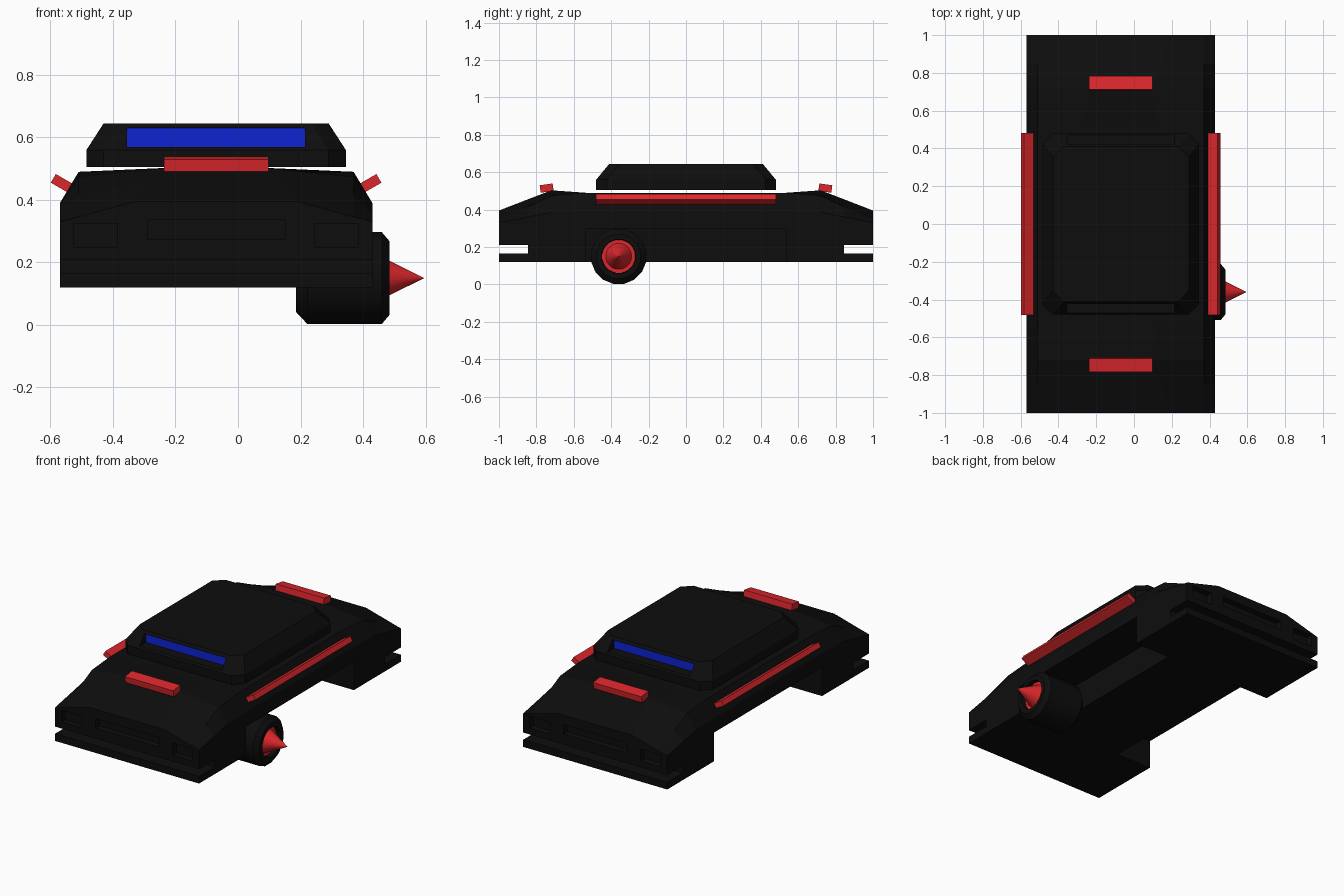
import bpy, bmesh, math
from mathutils import Matrix, Vector

if "Cube" in bpy.data.objects:
    bpy.data.objects.remove(bpy.data.objects["Cube"])

CX = -0.07  # body centre line


def material(name, rgb):
    m = bpy.data.materials.new(name)
    m.diffuse_color = (*rgb, 1)
    m.use_nodes = True
    m.node_tree.nodes["Principled BSDF"].inputs["Base Color"].default_value = m.diffuse_color
    return m


BLACK = material("black_paint", (0.004, 0.004, 0.004))
RED = material("red_light", (0.72, 0.02, 0.025))
BLUE = material("blue_glass", (0.004, 0.017, 0.64))


def finish(bm, name, mat):
    bmesh.ops.recalc_face_normals(bm, faces=bm.faces)
    me = bpy.data.meshes.new(name)
    bm.to_mesh(me)
    bm.free()
    ob = bpy.data.objects.new(name, me)
    bpy.context.collection.objects.link(ob)
    if mat:
        me.materials.append(mat)
    return ob


def loft(rings, name, mat, caps=True):
    bm = bmesh.new()
    rows = [[bm.verts.new(p) for p in r] for r in rings]
    n = len(rows[0])
    for a, b in zip(rows, rows[1:]):
        for i in range(n):
            bm.faces.new((a[i], a[(i + 1) % n], b[(i + 1) % n], b[i]))
    if caps:
        bm.faces.new(rows[0])
        bm.faces.new(rows[-1])
    return finish(bm, name, mat)


def boxes(specs, name, mat=None):
    """specs: (centre, size, rotation matrix or None)"""
    bm = bmesh.new()
    for c, s, rot in specs:
        m = Matrix.Translation(c) @ (rot or Matrix()) @ Matrix.Diagonal((*s, 1))
        bmesh.ops.create_cube(bm, size=1, matrix=m)
    return finish(bm, name, mat)


def span(x0, x1, y0, y1, z0, z1):
    return (((x0 + x1) / 2, (y0 + y1) / 2, (z0 + z1) / 2),
            (abs(x1 - x0), abs(y1 - y0), abs(z1 - z0)), None)


def cut(ob, specs):
    cutter = boxes(specs, "cutter")
    cutter.hide_render = True
    mod = ob.modifiers.new("cut", 'BOOLEAN')
    mod.operation, mod.solver, mod.object = 'DIFFERENCE', 'EXACT', cutter
    bpy.context.view_layer.objects.active = ob
    bpy.ops.object.modifier_apply(modifier=mod.name)
    bpy.data.objects.remove(cutter)


# Body shell: half sections along the length (y, side z, shoulder z, top half width, top z)
half = [(1.0, 0.33, 0.346, 0.26, 0.395), (0.845, 0.36, 0.415, 0.22, 0.455),
        (0.72, 0.385, 0.475, 0.15, 0.503), (0.535, 0.39, 0.49, 0.2, 0.49)]
stations = [(-s[0], *s[1:]) for s in half] + half[::-1]
rings = []
for y, zs, z2, w, zt in stations:
    right = [(0.5, 0.12), (0.5, zs), (0.44, z2), (w, zt)]
    loop = right + [(-x, z) for x, z in right[::-1]]
    rings.append([(CX + x, y, z) for x, z in loop])
body = loft(rings, "body_shell", BLACK)

# Wheel wells, bumper grooves, lamp and grille recesses
cuts = []
for s in (-1, 1):
    cuts.append(span(CX + s * 0.255, CX + s * 0.6, -0.535, 0.535, 0.0, 0.30))
    cuts.append(span(-0.8, 0.7, s * 0.845, s * 1.1, 0.165, 0.21))
    cuts.append(span(CX - 0.22, CX + 0.22, s * 0.96, s * 1.1, 0.275, 0.335))
    for k in (-1, 1):
        cuts.append(span(CX + k * 0.315, CX + k * 0.455, s * 0.96, s * 1.1, 0.25, 0.325))
cut(body, cuts)

# Floating cabin with chamfered corners
rings = []
for hx, hy, z in ((0.415, 0.48, 0.505), (0.415, 0.48, 0.56), (0.36, 0.41, 0.645)):
    c = 0.055
    q = [(hx, -hy + c), (hx, hy - c), (hx - c, hy), (-hx + c, hy),
         (-hx, hy - c), (-hx, -hy + c), (-hx + c, -hy), (hx - c, -hy)]
    rings.append([(CX + x, y, z) for x, y in q])
cabin = loft(rings, "cabin", BLACK)
cut(cabin, [span(CX - 0.285, CX + 0.285, s * 0.405, s * 0.55, 0.57, 0.63) for s in (-1, 1)])

for s, end in ((-1, "front"), (1, "rear")):
    # Windscreen strips at the back of the slots
    boxes([span(CX - 0.285, CX + 0.285, s * 0.39, s * 0.407, 0.57, 0.63)],
          end + "_window", BLUE)
    # Hood and boot light bars
    boxes([((CX, s * 0.745, 0.515), (0.335, 0.07, 0.04), Matrix.Rotation(-s * math.radians(8), 4, 'X'))],
          end + "_light_bar", RED)
for s, side in ((-1, "left"), (1, "right")):
    # Tilted side rails
    boxes([((CX + s * 0.495, 0, 0.454), (0.06, 0.965, 0.032), Matrix.Rotation(-s * math.radians(30), 4, 'Y'))],
          side + "_light_rail", RED)


def revolve(profile, name, mat, seg):
    """profile of (x, radius) turned about the axle"""
    rings = [[(x, -0.36 + r * math.cos(2 * math.pi * (i + 0.5) / seg),
               0.15 + r * math.sin(2 * math.pi * (i + 0.5) / seg)) for i in range(seg)]
             for x, r in profile]
    ob = loft(rings, name, mat)
    bpy.ops.object.select_all(action='DESELECT')
    ob.select_set(True)
    bpy.context.view_layer.objects.active = ob
    bpy.ops.object.shade_smooth_by_angle(angle=math.radians(30))
    return ob


# Single front wheel with recessed hub and spike
revolve([(0.185, 0.11), (0.222, 0.15), (0.46, 0.15), (0.485, 0.12), (0.485, 0.092), (0.45, 0.09)],
        "front_wheel", BLACK, 16)
revolve([(0.44, 0.089), (0.457, 0.089)], "wheel_hub", RED, 24)
revolve([(0.45, 0.073), (0.595, 0.0005)], "hub_spike", RED, 24)
